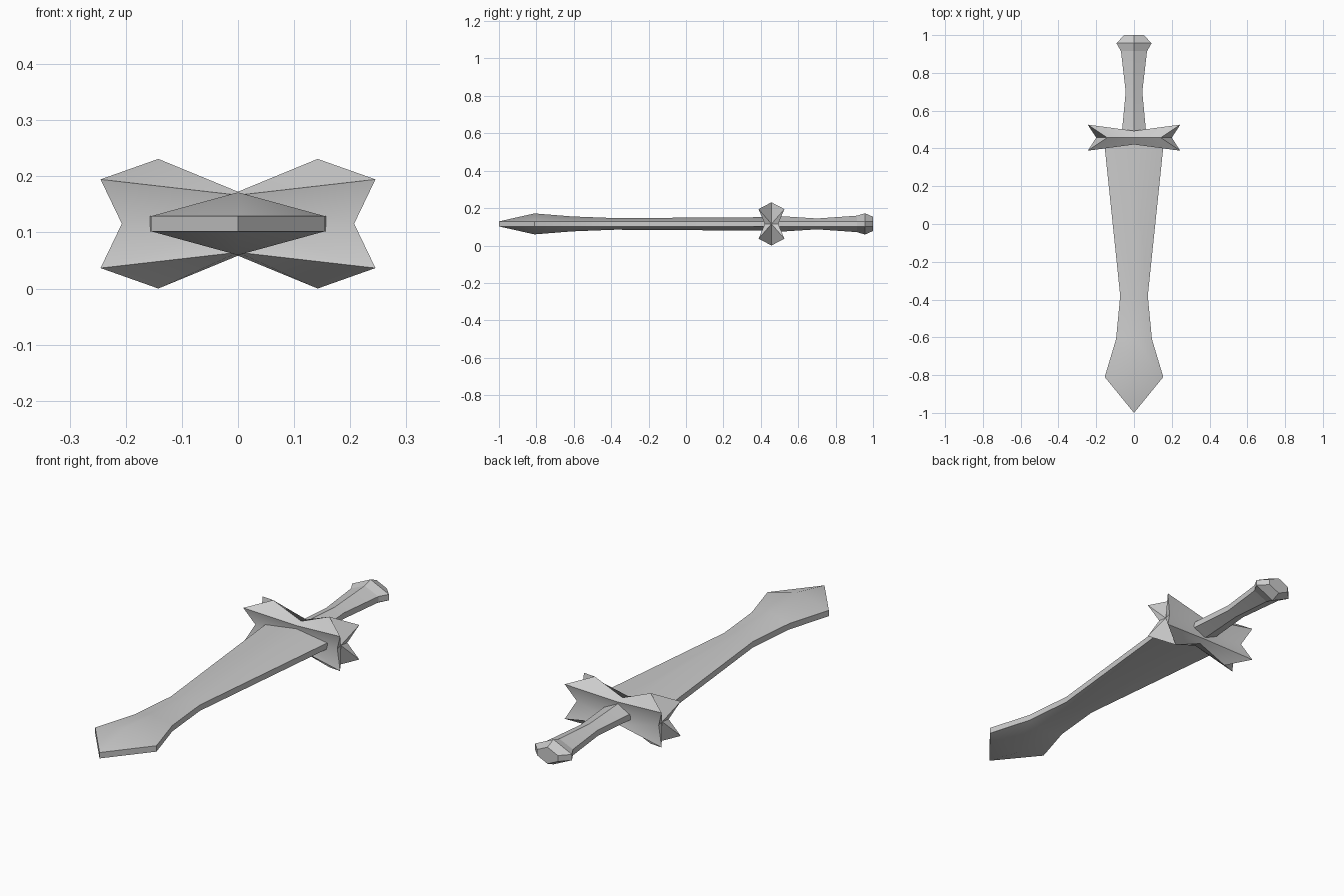
import bpy, bmesh, math

if "Cube" in bpy.data.objects:
    bpy.data.objects.remove(bpy.data.objects["Cube"])

CY, CZ = 0.457, 0.1155   # guard centre line, mid height of the sword
EDGE = 0.0135            # half thickness of the flat side edges


def finish(name, bm, angle=32):
    bmesh.ops.remove_doubles(bm, verts=bm.verts, dist=1e-5)
    bmesh.ops.recalc_face_normals(bm, faces=bm.faces)
    me = bpy.data.meshes.new(name)
    bm.to_mesh(me)
    bm.free()
    ob = bpy.data.objects.new(name, me)
    bpy.context.collection.objects.link(ob)
    bpy.ops.object.select_all(action='DESELECT')
    ob.select_set(True)
    bpy.context.view_layer.objects.active = ob
    bpy.ops.object.shade_smooth_by_angle(angle=math.radians(angle))
    return ob


def bridge(bm, a, b):
    n = len(a)
    for i in range(n):
        j = (i + 1) % n
        face = list(dict.fromkeys((a[i], a[j], b[j], b[i])))
        if len(face) > 2:
            bm.faces.new(face)


def hex_ring(bm, y, w, h):
    # six-sided section: ridge above and below, flat edge on both sides
    pts = [(w, -EDGE), (w, EDGE), (0, h), (-w, EDGE), (-w, -EDGE), (0, -h)]
    return [bm.verts.new((x, y, CZ + z)) for x, z in pts]


def loft(name, stations, point=None, angle=32):
    bm = bmesh.new()
    rings = [hex_ring(bm, *s) for s in stations]
    for a, b in zip(rings, rings[1:]):
        bridge(bm, a, b)
    bm.faces.new(rings[-1])
    if point is None:
        bm.faces.new(rings[0])
    else:
        # chisel tip: short vertical edge
        hi = bm.verts.new((0, point, CZ + EDGE))
        lo = bm.verts.new((0, point, CZ - EDGE))
        bridge(bm, rings[0], [lo, hi, hi, hi, lo, lo])
    return finish(name, bm, angle)


# Blade: stations are (y, half width, half ridge height)
loft("blade", [(-0.81, 0.155, 0.056), (-0.61, 0.095, 0.040),
               (-0.38, 0.073, 0.031), (0.425, 0.157, 0.036)], point=-1.0)

# Grip
loft("grip", [(0.465, 0.066, 0.044), (0.70, 0.044, 0.029),
              (0.915, 0.069, 0.044)])

# Pommel
loft("pommel", [(0.915, 0.069, 0.044), (0.957, 0.093, 0.057),
                (1.0, 0.052, 0.038)], angle=20)


# Guard: octagonal waist flaring to four horns at each end
def guard_ring(bm, s, corner, top, side):
    # corner, top and side are (x, half y, half z)
    ring = []
    for ky, kz in ((1, 0), (1, 1), (0, 1), (-1, 1), (-1, 0), (-1, -1), (0, -1), (1, -1)):
        x, y, z = corner if ky and kz else (side if ky else top)
        ring.append(bm.verts.new((s * x, CY + ky * y, CZ + kz * z)))
    return ring


bm = bmesh.new()
waist = guard_ring(bm, 1, (0, 0.036, 0.051), (0, 0, 0.057), (0, 0.034, 0))
for s in (1, -1):
    end = guard_ring(bm, s, (0.245, 0.069, 0.079), (0.142, 0, 0.1155), (0.207, 0.036, 0))
    bridge(bm, waist, end)
    notch = bm.verts.new((s * 0.200, CY, CZ))
    for i in range(8):
        bm.faces.new((end[i], end[(i + 1) % 8], notch))
finish("guard", bm)
